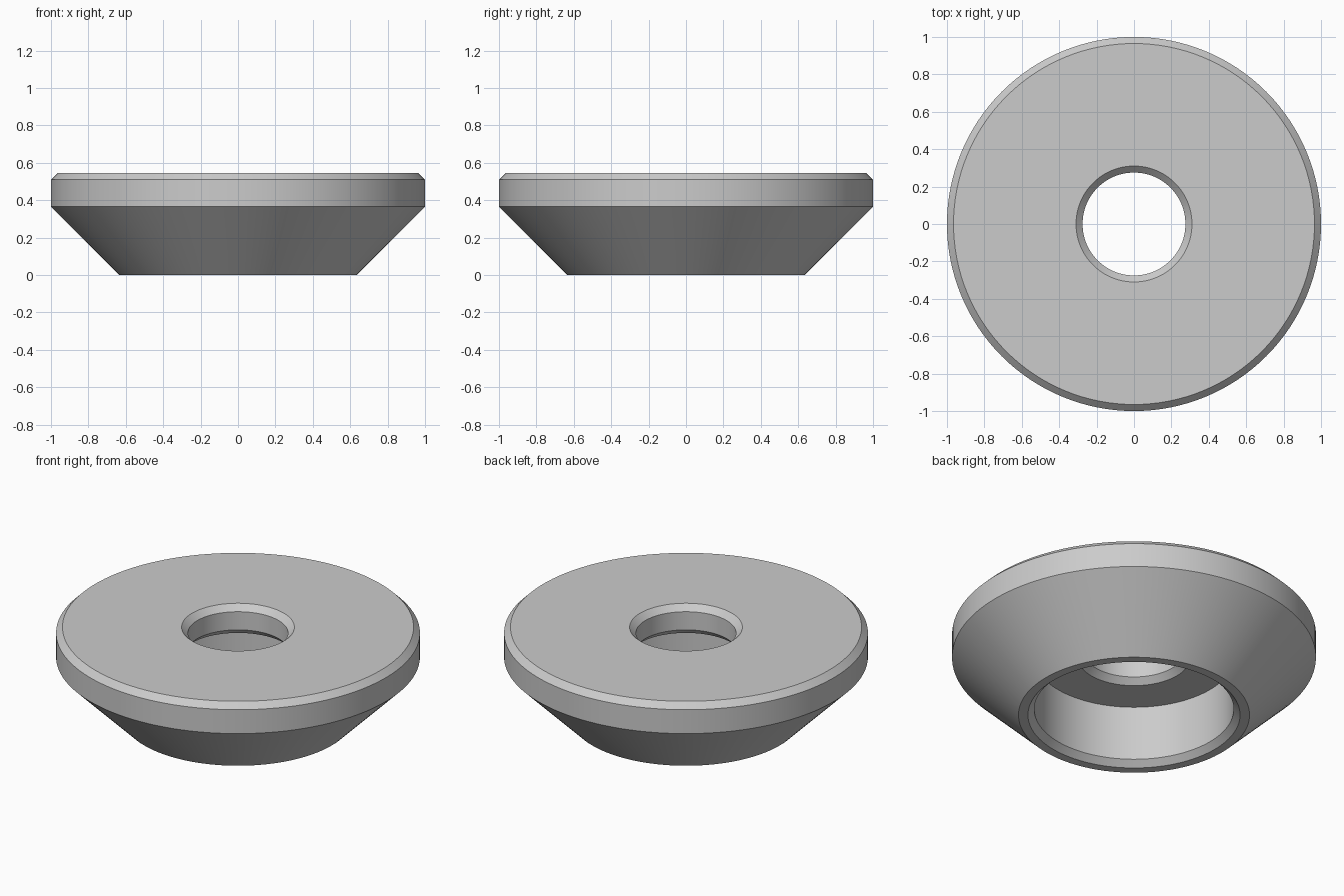
import bpy
import bmesh
import math

cube = bpy.data.objects.get("Cube")
if cube:
    bpy.data.objects.remove(cube, do_unlink=True)

SEGMENTS = 128
CHAMFER = 0.035
HEIGHT, SHOULDER = 0.545, 0.365
HOLE, BORE, FOOT, RIM = 0.275, 0.548, 0.635, 1.0

# Closed cross-section as (radius, height)
profile = [
    (FOOT, 0), (RIM, SHOULDER),                           # conical underside
    (RIM, HEIGHT - CHAMFER), (RIM - CHAMFER, HEIGHT),     # rim and top chamfer
    (HOLE + CHAMFER, HEIGHT), (HOLE, HEIGHT - CHAMFER),   # hole, top chamfer
    (HOLE, SHOULDER + CHAMFER), (HOLE + CHAMFER, SHOULDER),
    (BORE, SHOULDER), (BORE, CHAMFER),                    # wide lower recess
    (BORE + CHAMFER, 0),
]

# Revolve the cross-section about z
bm = bmesh.new()
rings = []
for i in range(SEGMENTS):
    a = math.tau * i / SEGMENTS
    rings.append([bm.verts.new((r * math.cos(a), r * math.sin(a), z))
                  for r, z in profile])
for i, ring in enumerate(rings):
    following = rings[(i + 1) % SEGMENTS]
    for j in range(len(profile)):
        k = (j + 1) % len(profile)
        bm.faces.new((ring[j], following[j], following[k], ring[k]))
bmesh.ops.recalc_face_normals(bm, faces=bm.faces)

mesh = bpy.data.meshes.new("conical_washer")
bm.to_mesh(mesh)
bm.free()
washer = bpy.data.objects.new("conical_washer", mesh)
bpy.context.collection.objects.link(washer)

# Plain grey finish
grey = bpy.data.materials.new("light_grey")
grey.use_nodes = True
colour = (0.6, 0.6, 0.6, 1)
grey.diffuse_color = colour
grey.node_tree.nodes["Principled BSDF"].inputs["Base Color"].default_value = colour
mesh.materials.append(grey)

# Smooth round walls, crisp chamfer edges
bpy.ops.object.select_all(action="DESELECT")
washer.select_set(True)
bpy.context.view_layer.objects.active = washer
bpy.ops.object.shade_smooth_by_angle(angle=math.radians(30))
